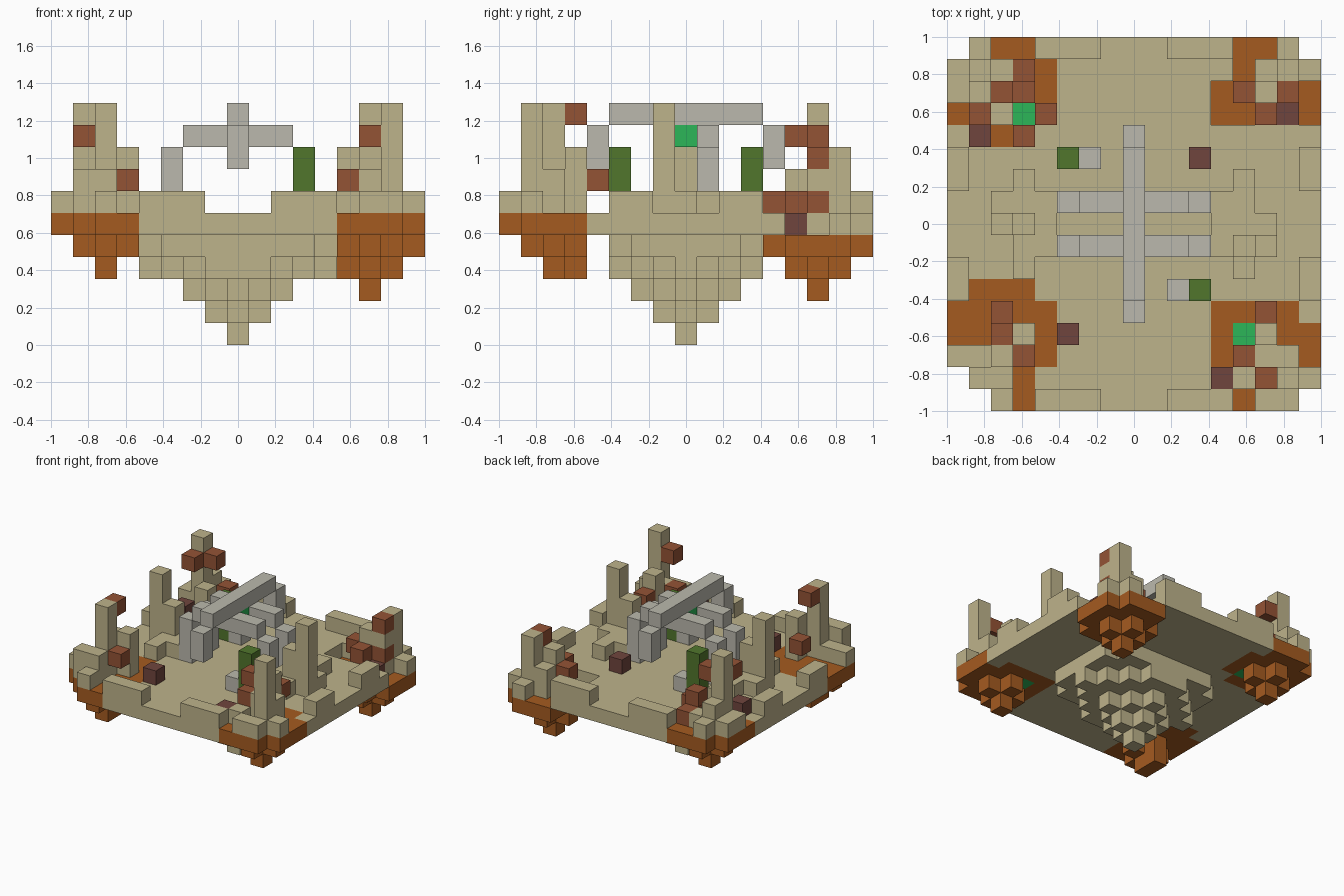
import bpy, bmesh

cube = bpy.data.objects.get("Cube")
if cube:
    bpy.data.objects.remove(cube, do_unlink=True)

N = 17           # blocks along each side
U = 2 / N        # block size
MID = N // 2


def material(name, rgb):
    lin = [((c / 255 + 0.055) / 1.055) ** 2.4 for c in rgb] + [1.0]
    m = bpy.data.materials.new(name)
    m.use_nodes = True
    m.diffuse_color = lin
    bsdf = next(n for n in m.node_tree.nodes if n.type == 'BSDF_PRINCIPLED')
    bsdf.inputs["Base Color"].default_value = lin
    bsdf.inputs["Roughness"].default_value = 0.9
    return m


MATS = {
    "sand": material("sand stone", (190, 179, 139)),
    "orange": material("orange clay", (165, 91, 32)),
    "brown": material("red brown", (148, 83, 53)),
    "dark": material("dark brown", (112, 69, 61)),
    "grey": material("pale grey", (187, 185, 173)),
    "leaf": material("leaf green", (81, 118, 44)),
    "gem": material("bright green", (44, 182, 88)),
}

blocks = {}      # (x, y, z) -> (part, colour)


def put(part, colour, xs, ys, zs):
    """Fill a box of blocks; each range is one index or an inclusive pair."""
    spans = [(r, r) if isinstance(r, int) else r for r in (xs, ys, zs)]
    (x0, x1), (y0, y1), (z0, z1) = spans
    for x in range(x0, x1 + 1):
        for y in range(y0, y1 + 1):
            for z in range(z0, z1 + 1):
                blocks[x, y, z] = (part, colour)


# Platform with a stepped keel hanging under it
put("platform", "sand", (0, N - 1), (0, N - 1), 5)
for z, reach in enumerate((0, 1, 2, 4, 6)):
    for dx in range(-4, 5):
        for dy in range(-3, 4):
            if abs(dx) + abs(dy) <= reach:
                put("keel", "sand", MID + dx, MID + dy, z)

# Low rim walls, two on each side
for a, b in ((4, 6), (10, 12)):
    for edge in (0, N - 1):
        put("rim_wall", "sand", (a, b), edge, 6)
for a, b in ((5, 6), (10, 11)):
    for edge in (0, N - 1):
        put("rim_wall", "sand", edge, (a, b), 6)

# Side mounds, each with a stepped pillar
for name, spine, inner, outer, py in (("right_mound", 3, 4, 2, 8),
                                      ("left_mound", 13, 12, 14, 7)):
    put(name, "sand", spine, (6, 10), 6)
    put(name, "sand", inner, (7, 9), 6)
    put(name, "sand", outer, (py, py + 1), 6)
    put(name, "sand", spine, py, (6, 8))
    put(name, "sand", outer, py, (6, 10))

# Crossed arches around the gem
for y in (7, 9):
    put("cross_arch", "grey", (6, 10), y, 9)
    for x in (5, 11):
        put("cross_arch", "grey", x, y, (6, 8))
put("long_arch", "grey", MID, (5, 11), 10)
for y in (4, 12):
    put("long_arch", "grey", MID, y, (8, 9))
put("gem", "gem", MID, MID, 9)

# Loose blocks on the floor
for x, y, step in ((11, 5, -1), (5, 11, 1)):
    put("green_post", "leaf", x, y, (6, 8))
    put("grey_stub", "grey", x + step, y, 6)
for x, y in ((11, 11), (5, 3)):
    put("dark_block", "dark", x, y, 6)

# Corner islands: each cell is a letter and its top level (a = 10)
# o clay, t sand column, b brown block, d dark block, g gem, . floor, - gap
ISLANDS = {
    "front_left_island": (12, 4, 5, (14, 2), (
        "o o b7 o .",
        "o g t8 o o",
        "o b7 t7 t7 o",
        "d6 t6 b9 ta t6",
        ". o t6 t6 -")),
    "front_right_island": (0, 5, 5, (2, 2), (
        ". o o o .",
        "o o b7 o o",
        "o o ba t8 o",
        "t6 t6 ta b7 o",
        "- t7 t7 o .",
        "- - t6 o .")),
    "back_right_island": (0, 16, 5, (2, 14), (
        "- t6 o o .",
        "t6 t7 t6 b6 o",
        "t6 ta b9 b7 o",
        "o b9 t7 g b6",
        ". d6 o b6 .")),
    "back_left_island": (12, 16, 4, (14, 14), (
        ". o o t5 -",
        ". o t6 t8 t5",
        "o b6 t7 b8 o",
        "o o b6 d5 o")),
}
SOLID = {"b": "brown", "d": "dark"}

for part, (x0, y0, base, (cx, cy), rows) in ISLANDS.items():
    for j, row in enumerate(rows):
        for i, cell in enumerate(row.split()):
            x, y, kind = x0 + i, y0 - j, cell[0]
            if kind == ".":
                continue
            blocks.pop((x, y, 5), None)
            if kind == "-":
                continue
            put(part, "gem" if kind == "g" else "orange", x, y, base)
            if len(cell) > 1:
                top = int(cell[1], 16)
                if kind == "t":
                    put(part, "sand", x, y, (base + 1, top))
                else:
                    put(part, SOLID[kind], x, y, top)
    # hanging tip under the island
    put(part, "orange", (cx - 1, cx + 1), cy, base - 1)
    put(part, "orange", cx, (cy - 1, cy + 1), base - 1)
    put(part, "orange", cx, cy, base - 2)

# Details of the two uneven islands
put("front_right_island", "orange", 2, 3, 3)
put("back_left_island", "sand", 15, 14, 5)
put("back_left_island", "brown", 15, 14, 6)
put("back_left_island", "sand", 15, 14, 7)
put("back_left_island", "orange", (13, 15), 12, 4)

# Outer quads of a block: direction and its four corners
SIDES = []
for axis in range(3):
    u, v = (axis + 1) % 3, (axis + 2) % 3
    for s in (0, 1):
        step = [0, 0, 0]
        step[axis] = 2 * s - 1
        quad = []
        for p, q in ((0, 0), (1, 0), (1, 1), (0, 1)):
            c = [0, 0, 0]
            c[axis], c[u], c[v] = s, p, q
            quad.append(c)
        SIDES.append((step, quad if s else quad[::-1]))


def build(part):
    """Make one object from the exposed block faces of a part."""
    mesh = bpy.data.meshes.new(part)
    bm = bmesh.new()
    used = []
    corners = {}
    for (x, y, z), (owner, colour) in blocks.items():
        if owner != part:
            continue
        if colour not in used:
            used.append(colour)
        for (sx, sy, sz), quad in SIDES:
            if (x + sx, y + sy, z + sz) in blocks:
                continue
            verts = []
            for a, b, c in quad:
                key = (x + a, y + b, z + c)
                if key not in corners:
                    corners[key] = bm.verts.new(
                        (key[0] * U - 1, key[1] * U - 1, key[2] * U))
                verts.append(corners[key])
            bm.faces.new(verts).material_index = used.index(colour)
    bm.to_mesh(mesh)
    bm.free()
    for colour in used:
        mesh.materials.append(MATS[colour])
    bpy.context.collection.objects.link(bpy.data.objects.new(part, mesh))


for part in sorted({owner for owner, _ in blocks.values()}):
    build(part)
